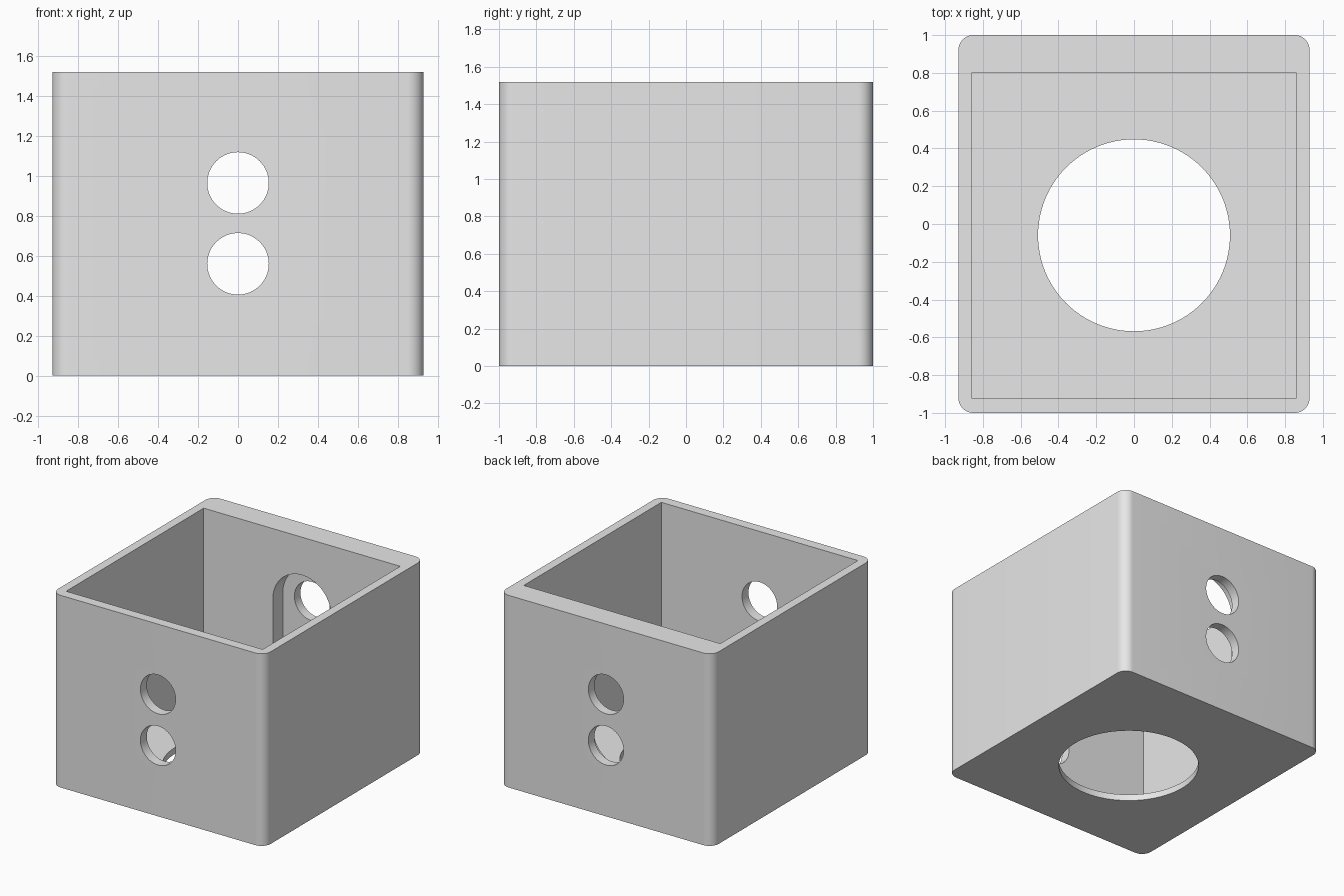
import bpy, bmesh, math
from mathutils import Vector

if "Cube" in bpy.data.objects:
    bpy.data.objects.remove(bpy.data.objects["Cube"])

grey = bpy.data.materials.new("light_grey")
grey.diffuse_color = (0.8, 0.8, 0.8, 1)
grey.use_nodes = True
grey.node_tree.nodes["Principled BSDF"].inputs["Base Color"].default_value = grey.diffuse_color


def arc(cx, cy, r, a0, a1, n):
    """Points along an arc, angles in degrees."""
    return [(cx + r * math.cos(math.radians(a0 + (a1 - a0) * i / n)),
             cy + r * math.sin(math.radians(a0 + (a1 - a0) * i / n))) for i in range(n + 1)]


def prism(name, outline, start, end, axis="z"):
    """Extrude a closed outline along z (outline in xy) or y (outline in xz)."""
    bm = bmesh.new()
    place = (lambda p: (p[0], p[1], start)) if axis == "z" else (lambda p: (p[0], start, p[1]))
    step = Vector((0, 0, end - start)) if axis == "z" else Vector((0, end - start, 0))
    face = bm.faces.new([bm.verts.new(place(p)) for p in outline])
    new = bmesh.ops.extrude_face_region(bm, geom=[face])["geom"]
    bmesh.ops.translate(bm, vec=step, verts=[v for v in new if isinstance(v, bmesh.types.BMVert)])
    bmesh.ops.recalc_face_normals(bm, faces=bm.faces)
    mesh = bpy.data.meshes.new(name)
    bm.to_mesh(mesh)
    bm.free()
    mesh.materials.append(grey)
    obj = bpy.data.objects.new(name, mesh)
    bpy.context.collection.objects.link(obj)
    return obj


def circle(cx, cy, r, n=96):
    return arc(cx, cy, r, 0, 360, n)[:-1]


# Outer block with rounded vertical corners
W, H, R = 0.93, 1.52, 0.08
outline = []
for sx, sy, a in ((1, 1, 0), (-1, 1, 90), (-1, -1, 180), (1, -1, 270)):
    outline += arc(sx * (W - R), sy * (1 - R), R, a, a + 90, 12)
box = prism("box_housing", outline, 0, H)

# Cavity, floor opening, wall holes and the recess inside the thick back wall
LOW, HIGH = 0.56, 0.965
slot = arc(0, HIGH, 0.255, 0, 180, 40) + arc(0, LOW, 0.255, 180, 360, 40)
cutters = [
    prism("cavity_cutter", [(-0.86, -0.92), (0.86, -0.92), (0.86, 0.80), (-0.86, 0.80)], 0.05, 2),
    prism("floor_hole_cutter", circle(0, -0.06, 0.508), -0.5, 0.5),
    prism("recess_cutter", slot, 0.5, 0.925, "y"),
    prism("lower_hole_cutter", circle(0, LOW, 0.154, 64), -1.5, 1.5, "y"),
    prism("upper_hole_cutter", circle(0, HIGH, 0.154, 64), -1.5, 1.5, "y"),
]
for cutter in cutters:
    mod = box.modifiers.new(cutter.name, "BOOLEAN")
    mod.operation = "DIFFERENCE"
    mod.solver = "EXACT"
    mod.object = cutter

# Bake the cuts and drop the cutters
bpy.context.view_layer.update()
baked = bpy.data.meshes.new_from_object(box.evaluated_get(bpy.context.evaluated_depsgraph_get()))
box.modifiers.clear()
box.data = baked
for cutter in cutters:
    bpy.data.objects.remove(cutter)

# Smooth the round surfaces, keep the edges crisp
bpy.ops.object.select_all(action="DESELECT")
box.select_set(True)
bpy.context.view_layer.objects.active = box
bpy.ops.object.shade_smooth_by_angle(angle=math.radians(30))
